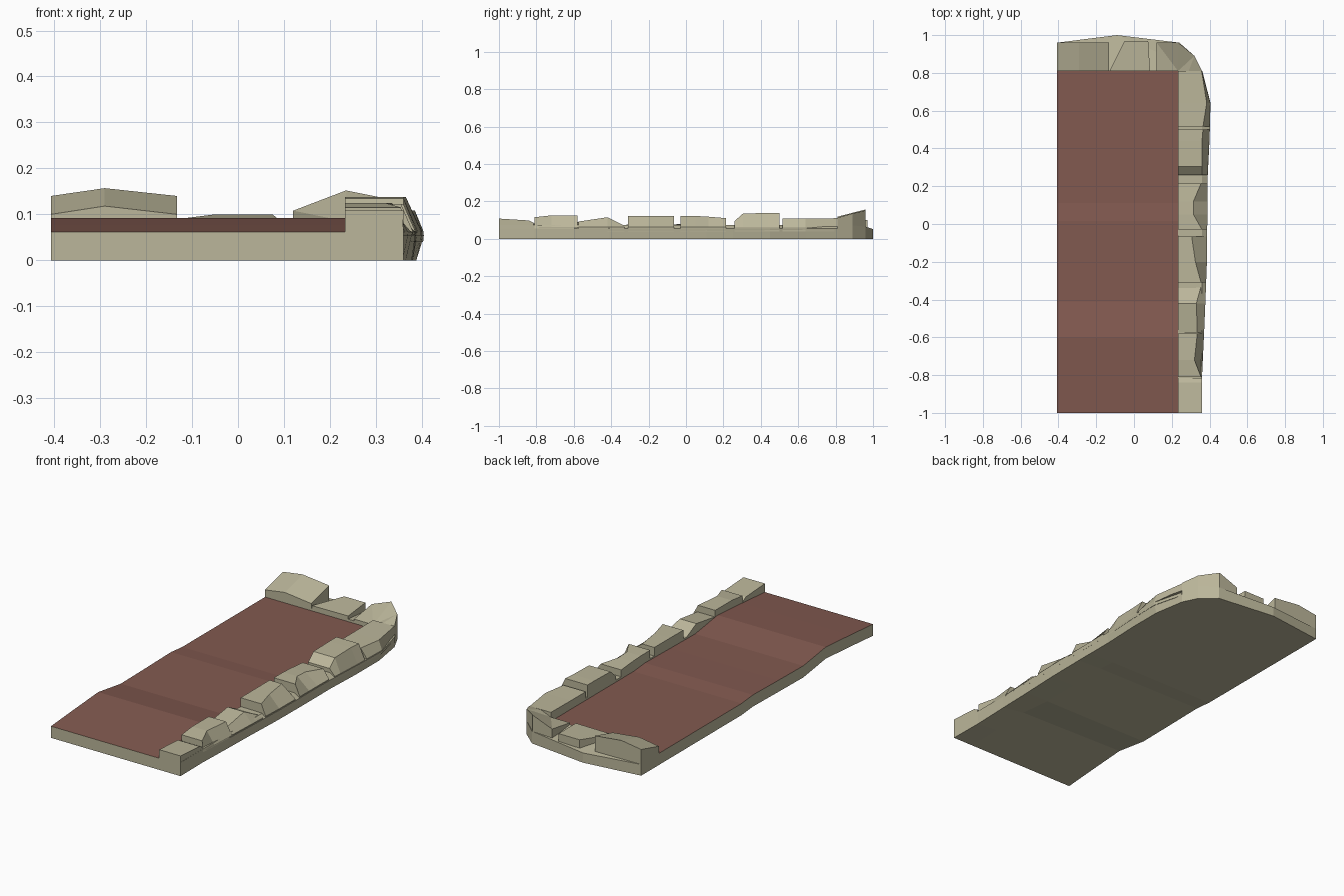
import bpy, bmesh

if "Cube" in bpy.data.objects:
    bpy.data.objects.remove(bpy.data.objects["Cube"])


def material(name, rgb):
    m = bpy.data.materials.new(name)
    m.diffuse_color = (*rgb, 1)
    m.use_nodes = True
    m.node_tree.nodes["Principled BSDF"].inputs["Base Color"].default_value = m.diffuse_color
    return m


STONE = material("pale_stone", (0.50, 0.47, 0.325))
EARTH = material("red_brown_earth", (0.225, 0.102, 0.08))

LEFT, INNER, OUTER, BACK = -0.407, 0.233, 0.36, 0.81


def finish(name, bm, mats):
    bmesh.ops.recalc_face_normals(bm, faces=bm.faces)
    if name == "path_slab":      # walking surface: upward faces inside the kerb
        for f in bm.faces:
            c = f.calc_center_median()
            if f.normal.z > 0.5 and c.x < INNER - 0.02:
                f.material_index = 1
    me = bpy.data.meshes.new(name)
    bm.to_mesh(me)
    bm.free()
    for m in mats:
        me.materials.append(m)
    ob = bpy.data.objects.new(name, me)
    bpy.context.collection.objects.link(ob)
    return ob


def loft(name, sections, mats=(STONE,)):
    """Skin a row of equal-length cross-sections and cap both ends."""
    bm = bmesh.new()
    rings = [[bm.verts.new(p) for p in s] for s in sections]
    n = len(rings[0])
    for a, b in zip(rings, rings[1:]):
        for i in range(n):
            j = (i + 1) % n
            bm.faces.new((a[i], a[j], b[j], b[i]))
    bm.faces.new(rings[0])
    bm.faces.new(rings[-1])
    return finish(name, bm, mats)


def block(name, top, z0=0.0):
    """Upright block: outline points carry their own top height."""
    bm = bmesh.new()
    up = [bm.verts.new(p) for p in top]
    lo = [bm.verts.new((x, y, z0)) for x, y, z in top]
    bm.faces.new(lo)
    cap = bm.faces.new(up)
    for i in range(len(top)):
        j = (i + 1) % len(top)
        bm.faces.new((lo[i], lo[j], up[j], up[i]))
    bmesh.ops.triangulate(bm, faces=[cap])
    return finish(name, bm, [STONE])


# Slab with a raised wave near the front and a bulging right flank
# (y, surface rise, bottom right x, bulge x)
rows = [(-1.0, 0, .36, .36), (-.81, .015, .358, .36), (-.6, .03, .365, .37),
        (-.41, .002, .37, .378), (-.2, .005, .378, .386), (.015, .009, .38, .388),
        (.11, 0, .38, .388), (.25, 0, .38, .39), (.45, 0, .388, .4),
        (.64, 0, .388, .405), (BACK, 0, .36, .362)]
loft("path_slab", [[
    (LEFT, y, h), (INNER, y, h * .6), (xb, y, 0), (xo, y, .055),
    (OUTER, y, .073), (INNER, y, .073 + h * .6), (INNER, y, .062 + h), (LEFT, y, .062 + h)]
    for y, h, xb, xo in rows], (STONE, EARTH))

# Back base with its rounded corner
block("back_base", [(LEFT, BACK, .075), (OUTER, BACK, .075), (.32, .89, .072),
                    (.24, .96, .065), (-.09, 1.0, .052), (LEFT, .96, .06)])

# Kerb stones down the right side: (y, top z, top outer x)
kerb = [
    [(-1.0, .108, .36), (-.84, .098, .36), (-.815, .085, .36)],
    [(-.81, .115, .355), (-.72, .125, .32), (-.58, .125, .335)],
    [(-.575, .092, .335), (-.42, .115, .33), (-.33, .07, .355)],
    [(-.31, .122, .355), (-.20, .123, .325), (-.065, .123, .305)],
    [(-.03, .122, .36), (.05, .122, .315), (.12, .118, .315), (.215, .11, .355)],
    [(.26, .095, .36), (.305, .135, .36), (.44, .138, .36), (.5, .138, .365)],
    [(.515, .108, .365), (.64, .108, .385), (BACK, .11, .358)],
]


def bulge(y):
    for a, b in zip(rows, rows[1:]):
        if a[0] <= y <= b[0]:
            return a[3] + (b[3] - a[3]) * (y - a[0]) / (b[0] - a[0])
    return OUTER


for i, stone in enumerate(kerb):
    loft(f"kerb_stone_{i + 1}", [[
        (INNER, y, .04), (bulge(y) - .002, y, .04), (bulge(y) - .001, y, .062),
        (xt, y, z), (INNER, y, z)] for y, z, xt in stone])

# Corner stone, highest at the back
block("corner_stone", [(.12, BACK, .085), (INNER, BACK, .085), (.29, BACK, .108),
                       (.36, BACK, .112), (.32, .89, .135), (.235, .96, .152),
                       (.12, .96, .108)], .03)

# Low middle stone and tall left stone along the back
block("back_low_stone", [(-.13, BACK, .09), (.085, BACK, .092), (.075, .97, .1),
                         (-.05, .97, .1)], .03)
loft("back_tall_stone", [[
    (x, BACK, .03), (x, .96, .03), (x, .96, zb), (x, BACK, zf)]
    for x, zf, zb in ((LEFT, .1, .14), (-.29, .118, .157), (-.133, .1, .14))])
